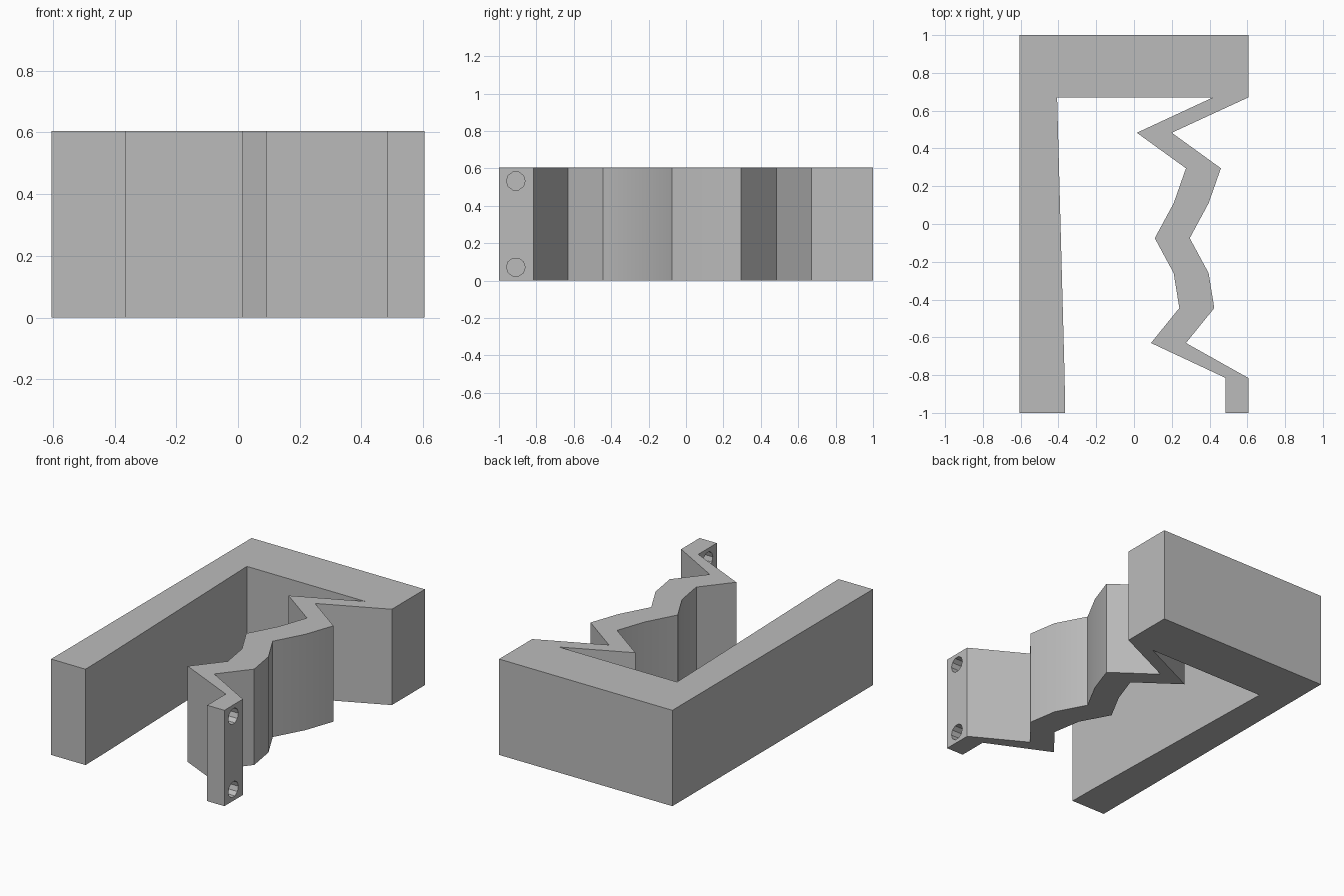
import bpy
import bmesh
import math

HEIGHT = 0.605
WAVE = 0.185   # sideways thickness of the zigzag arm

cube = bpy.data.objects.get("Cube")
if cube:
    bpy.data.objects.remove(cube, do_unlink=True)

grey = bpy.data.materials.new("plain grey")
grey.use_nodes = True
grey.diffuse_color = (0.5, 0.5, 0.5, 1)
grey.node_tree.nodes["Principled BSDF"].inputs["Base Color"].default_value = (0.5, 0.5, 0.5, 1)


def extrude_outline(name, outline, height):
    bm = bmesh.new()
    face = bm.faces.new([bm.verts.new((x, y, 0)) for x, y in outline])
    top = bmesh.ops.extrude_face_region(bm, geom=[face])["geom"]
    bmesh.ops.translate(bm, vec=(0, 0, height),
                        verts=[g for g in top if isinstance(g, bmesh.types.BMVert)])
    bmesh.ops.recalc_face_normals(bm, faces=bm.faces)
    mesh = bpy.data.meshes.new(name)
    bm.to_mesh(mesh)
    bm.free()
    mesh.materials.append(grey)
    obj = bpy.data.objects.new(name, mesh)
    bpy.context.collection.objects.link(obj)
    return obj


# Zigzag arm: one path, offset sideways for its inner face
zigzag = [(0.275, -0.63), (0.425, -0.445), (0.395, -0.26), (0.295, -0.075),
          (0.395, 0.11), (0.46, 0.295), (0.2, 0.483)]
outer = [(0.605, -1), (0.605, -0.815)] + zigzag + [(0.605, 0.67)]
inner = [(x - WAVE, y) for x, y in reversed(zigzag)]

# Back block and straight arm
frame = [(0.605, 1), (-0.605, 1), (-0.605, -1), (-0.365, -1), (-0.367, -0.82),
         (-0.407, 0.67), (0.418, 0.67)]
tab = [(0.485, -0.815), (0.485, -1)]
clamp = extrude_outline("clamp_body", outer + frame + inner + tab, HEIGHT)

# Screw holes through the end tab
for i, z in enumerate((0.072, HEIGHT - 0.072)):
    bpy.ops.mesh.primitive_cylinder_add(vertices=10, radius=0.05, depth=0.3,
                                        location=(0.545, -0.91, z),
                                        rotation=(0, math.pi / 2, 0))
    cutter = bpy.context.object
    cutter.name = f"hole_cutter_{i + 1}"
    cutter.data.materials.append(grey)
    cutter.hide_render = True
    cutter.hide_viewport = True
    cutter.display_type = 'WIRE'
    cut = clamp.modifiers.new("screw_hole", 'BOOLEAN')
    cut.operation = 'DIFFERENCE'
    cut.solver = 'EXACT'
    cut.object = cutter

# Smooth only the gentle bends
bpy.ops.object.select_all(action='DESELECT')
clamp.select_set(True)
bpy.context.view_layer.objects.active = clamp
bpy.ops.object.shade_smooth_by_angle(angle=math.radians(30))
